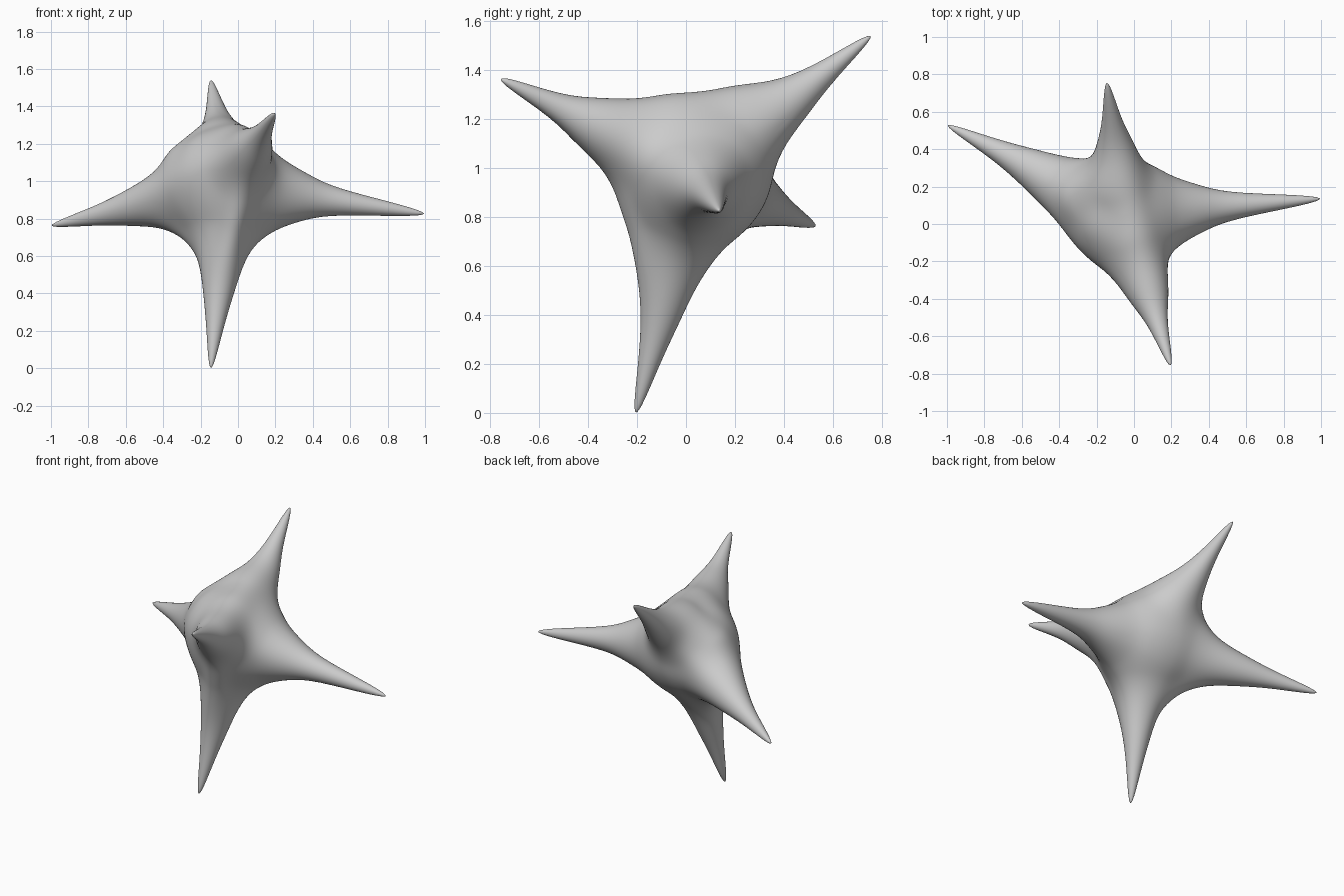
import bpy, bmesh, math
from mathutils import Vector

if "Cube" in bpy.data.objects:
    bpy.data.objects.remove(bpy.data.objects["Cube"])

CENTRE = Vector((-0.05, 0.05, 0.97))
# Arm tips: left, right, down, back, front
TIPS = [(-1.0, 0.53, 0.762), (1.0, 0.135, 0.825), (-0.145, -0.205, 0.0),
        (-0.145, 0.755, 1.54), (0.195, -0.755, 1.362)]
ARMS = []
for tip in TIPS:
    v = Vector(tip) - CENTRE
    ARMS.append((v.normalized(), v.length))
TIP_R = 0.022
BLEND = 0.05
REACH = 0.6      # angle around each arm in which the mesh is drawn towards the tip

# Webs between neighbouring arms: arm, fraction, arm, fraction, thickness
WEB_SPECS = [(3, .53, 4, .53, .045), (0, .55, 4, .48, .05), (2, .58, 4, .45, .025),
             (0, .40, 2, .40, .035), (1, .34, 2, .34, .03), (0, .38, 3, .38, .02),
             (1, .32, 4, .32, .02), (1, .32, 3, .34, .02)]
WEBS = []
for i, fi, j, fj, radius in WEB_SPECS:
    a = ARMS[i][0] * ARMS[i][1] * fi
    b = ARMS[j][0] * ARMS[j][1] * fj
    WEBS.append((a, b - a, radius))
# Swelling in the triangle between left, back and front arms
for start, end, radius in [((-0.27, 0.15, 1.08), (-0.13, 0.22, 1.19), 0.105),
                           ((-0.15, 0.0, 1.13), (-0.03, -0.08, 1.16), 0.08)]:
    a = Vector(start) - CENTRE
    WEBS.append((a, Vector(end) - CENTRE - a, radius))


def arm_radius(s):
    """Arm thickness at distance s from its tip, flaring into the body."""
    u = min(max((s - 0.45) / 0.6, 0), 1)
    return TIP_R + 0.105 * s + 0.09 * u * u * (3 - 2 * u)


def field(d, cosines, r):
    """Smooth union of arms and webs, sampled along one ray."""
    total = 1e-30
    for c, length in cosines:
        t = min(max(r * c, 0), length - TIP_R)
        dist = math.sqrt(max(r * r - 2 * r * c * t + t * t, 0)) - arm_radius(length - t - TIP_R)
        total += math.exp(-dist / BLEND)
    p = d * r
    for a, ab, radius in WEBS:
        q = p - a
        t = min(max(q.dot(ab) / ab.dot(ab), 0), 1)
        total += math.exp((radius - (q - ab * t).length) / BLEND)
    return -math.log(total)


def crowd(v):
    """Crowd sphere directions towards the arm tips."""
    for axis, _ in ARMS:
        a = v.angle(axis)
        if 1e-5 < a < REACH:
            side = (v - axis * v.dot(axis)).normalized()
            b = REACH * (a / REACH) ** 2.3
            return axis * math.cos(b) + side * math.sin(b)
    return v


# Star body: a sphere whose points are pushed out to the blended surface
bm = bmesh.new()
bmesh.ops.create_icosphere(bm, subdivisions=6, radius=1)
for vert in bm.verts:
    d = crowd(vert.co.normalized())
    cosines = [(d.dot(axis), length) for axis, length in ARMS]
    lo, hi = 0.0, 1.3
    for _ in range(15):
        mid = (lo + hi) / 2
        if field(d, cosines, mid) < 0:
            lo = mid
        else:
            hi = mid
    vert.co = CENTRE + d * lo
# Relax the surface so the webs run evenly into the arms
for _ in range(8):
    bmesh.ops.smooth_vert(bm, verts=bm.verts, factor=0.5,
                          use_axis_x=True, use_axis_y=True, use_axis_z=True)
for face in bm.faces:
    face.smooth = True
mesh = bpy.data.meshes.new("star_body")
bm.to_mesh(mesh)
bm.free()
body = bpy.data.objects.new("star_body", mesh)
bpy.context.collection.objects.link(body)
